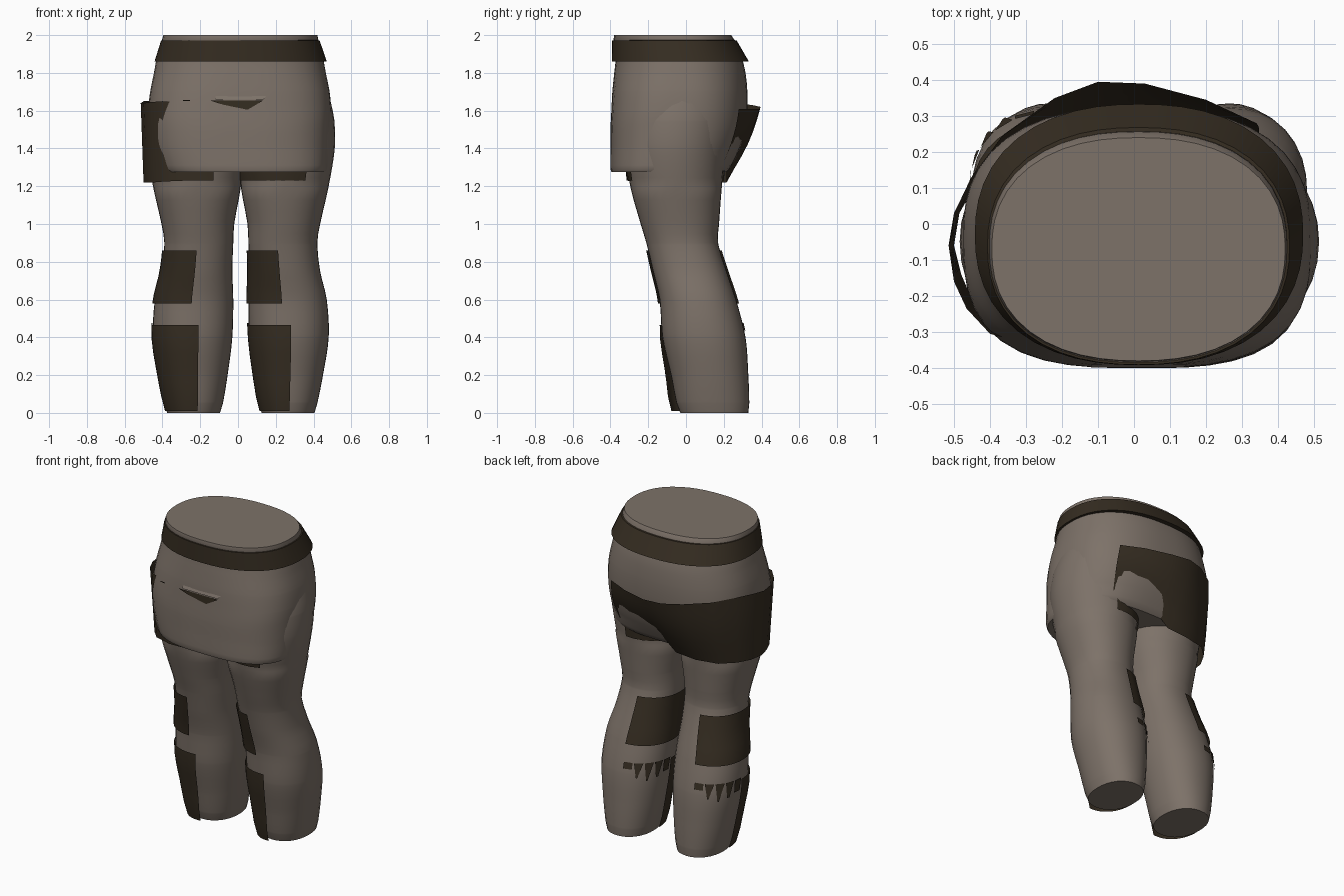
import bpy
import math
from mathutils import Vector

if "Cube" in bpy.data.objects:
    bpy.data.objects.remove(bpy.data.objects["Cube"])


def material(name, rgb):
    m = bpy.data.materials.new(name)
    m.diffuse_color = (*rgb, 1)
    m.use_nodes = True
    m.node_tree.nodes["Principled BSDF"].inputs["Base Color"].default_value = m.diffuse_color
    return m


CLOTH = material("grey brown cloth", (0.205, 0.168, 0.14))
DARK = material("dark leather", (0.036, 0.026, 0.0155))


def make(name, verts, faces, mat, angle=40):
    me = bpy.data.meshes.new(name)
    me.from_pydata(verts, [], faces)
    me.materials.append(mat)
    me.shade_smooth()
    me.set_sharp_from_angle(angle=math.radians(angle))
    ob = bpy.data.objects.new(name, me)
    bpy.context.collection.objects.link(ob)
    return ob


def grid(name, rows, mat, closed=False, caps=False):
    """Skin a list of point rows, running from bottom to top."""
    n = len(rows[0])
    verts = [p for r in rows for p in r]
    faces = []
    for j in range(len(rows) - 1):
        for i in range(n if closed else n - 1):
            k = (i + 1) % n
            faces.append((j * n + i, j * n + k, (j + 1) * n + k, (j + 1) * n + i))
    if caps:
        faces.append(tuple(reversed(range(n))))
        faces.append(tuple(range((len(rows) - 1) * n, len(rows) * n)))
    return make(name, verts, faces, mat)


def sample(rows, z):
    """Section (x0, x1, y0, y1) at height z by smooth interpolation."""
    i = 0
    while i < len(rows) - 2 and z > rows[i + 1][0]:
        i += 1
    a, b = rows[i], rows[i + 1]
    p, q = rows[max(i - 1, 0)], rows[min(i + 2, len(rows) - 1)]
    h = b[0] - a[0]
    t = (z - a[0]) / h
    out = []
    for k in range(1, 5):
        ma = (b[k] - p[k]) / (b[0] - p[0]) * h
        mb = (q[k] - a[k]) / (q[0] - a[0]) * h
        out.append((2*t**3 - 3*t*t + 1) * a[k] + (t**3 - 2*t*t + t) * ma
                   + (3*t*t - 2*t**3) * b[k] + (t**3 - t*t) * mb)
    return out


def point(sec, deg, z, power=2.4, grow=0.0, shift=0.0):
    x0, x1, y0, y1 = sec
    c, s = math.cos(math.radians(deg)), math.sin(math.radians(deg))
    r = (abs(c) ** power + abs(s) ** power) ** (-1 / power)
    return ((x0 + x1) / 2 + ((x1 - x0) / 2 + grow) * c * r,
            (y0 + y1) / 2 + ((y1 - y0) / 2 + grow) * s * r + shift, z)


def span(a, b, n):
    return [a + (b - a) * i / n for i in range(n + 1)]


# Sections: z, x0, x1, y0, y1
LEG = [(0.0, .125, .405, -.03, .33), (.05, .11, .42, -.05, .335),
       (.2, .085, .45, -.08, .33), (.4, .06, .48, -.125, .315),
       (.6, .055, .47, -.14, .265), (.75, .06, .435, -.175, .215),
       (.9, .055, .42, -.21, .17), (1.0, .05, .435, -.24, .175),
       (1.2, .015, .48, -.295, .19), (1.4, .005, .512, -.32, .21),
       (1.55, .01, .51, -.31, .23), (1.66, .02, .488, -.27, .23)]
MIRROR = 0.03
LEFT = [(z, MIRROR - x1, MIRROR - x0, y0, y1) for z, x0, x1, y0, y1 in LEG]
HIP = [(1.275, -.40, .465, -.395, .215), (1.29, -.415, .475, -.40, .23),
       (1.4, -.455, .485, -.40, .285), (1.5, -.47, .49, -.40, .315),
       (1.6, -.475, .493, -.395, .325), (1.7, -.465, .485, -.39, .325),
       (1.8, -.445, .465, -.38, .315), (1.88, -.43, .45, -.372, .295),
       (1.96, -.402, .425, -.378, .258), (1.975, -.402, .425, -.384, .256),
       (2.0, -.395, .42, -.38, .24)]


def leg_power(z):
    return 2.2 if z < 1.2 else 2.05


def hip_power(z, deg):
    """Squarer at the front skirt and the hem, rounder at the waist."""
    t = min(1, max(0, (1.9 - z) / 0.35))
    if deg > 180:
        return 2.3 + 0.65 * t
    return 2.75 if z < 1.33 else 2.3 + 0.2 * t


def body(name, rows, count, around, power):
    zs = sorted(set([r[0] for r in rows] + span(rows[0][0], rows[-1][0], count)))
    angles = span(0, 360, around)[:-1]
    return grid(name, [[point(sample(rows, z), a, z, power(z, a)) for a in angles]
                       for z in zs], CLOTH, True, True)


def wrap(name, rows, a0, a1, z0, z1, grow, shift=0.0):
    """Curved plate hugging a leg; its foot is pushed forward by shift."""
    out = []
    for z in span(z0, z1, 6):
        lean = -shift * (z1 - z) / (z1 - z0)
        out.append([point(sample(rows, z), a, z, leg_power(z), grow, lean)
                    for a in span(a0, a1, 16)])
    return grid(name, out, DARK)


# Hips and waistband
body("hips", HIP, 20, 48, hip_power)
angles = span(0, 360, 48)[:-1]
grid("waistband", [[point(s, a, z, 2.3) for a in angles] for s, z in (
    ((-.43, .45, -.372, .295), 1.862), ((-.442, .47, -.392, .333), 1.86),
    ((-.407, .432, -.391, .268), 1.972), ((-.40, .425, -.38, .257), 1.973))],
    DARK, True)

# Legs with plates that all sit on the same side
for side, rows, front in (("right", LEG, 262), ("left", LEFT, 267)):
    body(side + "_leg", rows, 28, 32, lambda z, a: leg_power(z))
    wrap(side + "_knee_plate", rows, 97, front, .58, .86, .011)
    wrap(side + "_shin_plate", rows, 180, front + 11, .01, .465, .008, .035)
    # Ragged fringe behind the calf
    verts, faces = [], []
    for i in range(5):
        a = 100 + i * 16
        low, inset = ((.435, 0), (.385, 6), (.365, 6), (.38, 5), (.40, 1))[i]
        for ang, z in ((a, .475), (a + 14, .475), (a + 14 - inset, low), (a + inset, low)):
            verts.append(point(sample(rows, z), ang, z, 2.2, .008))
        faces.append((4*i, 4*i + 1, 4*i + 2, 4*i + 3))
    make(side + "_calf_fringe", verts, faces, DARK)
wrap("right_thigh_strap", LEG, 80, 296, 1.23, 1.33, .008)

# Hip guard wrapping the left thigh and the seat: top x, y, z, bottom x, y, z
GUARD = [(-.13, -.33, 1.64, -.13, -.31, 1.23), (-.27, -.34, 1.64, -.27, -.315, 1.23),
         (-.40, -.305, 1.65, -.39, -.275, 1.225), (-.465, -.235, 1.645, -.45, -.21, 1.22),
         (-.50, -.16, 1.64, -.48, -.14, 1.22),
         (-.515, -.06, 1.64, -.50, -.06, 1.22), (-.50, .03, 1.65, -.485, .03, 1.22),
         (-.45, .13, 1.65, -.44, .11, 1.22), (-.36, .25, 1.64, -.36, .185, 1.22),
         (-.22, .35, 1.63, -.22, .215, 1.22), (-.10, .395, 1.62, -.08, .215, 1.23),
         (.03, .39, 1.61, .02, .215, 1.31), (.20, .345, 1.61, .19, .215, 1.33),
         (.34, .28, 1.61, .33, .205, 1.34)]
rows = []
for t in span(0, 1, 6):
    row = []
    for r in GUARD:
        top, low = Vector(r[:3]), Vector(r[3:])
        p = low.lerp(top, t)
        out = Vector((p.x, p.y + .05, 0)).normalized()
        row.append(p + out * .025 * max(0, out.y) * math.sin(math.pi * t))
    rows.append(row)
grid("hip_guard", rows, DARK)

# Slit at the front of the hips with a small fold above it
Y = -.399
make("front_slit", [(-.15, Y, 1.655), (-.08, Y, 1.632), (.05, Y, 1.605),
                    (.085, Y, 1.625), (.135, Y, 1.655)], [(0, 1, 2, 3, 4)], DARK)
make("front_nick", [(-.29, -.378, 1.651), (-.255, -.384, 1.651), (-.255, -.384, 1.657),
                    (-.29, -.378, 1.657)], [(0, 1, 2, 3)], DARK)
make("front_fold", [(-.12, Y, 1.66), (.135, Y, 1.66), (.15, -.39, 1.678),
                    (-.12, -.39, 1.678)], [(0, 1, 2, 3)], CLOTH)
